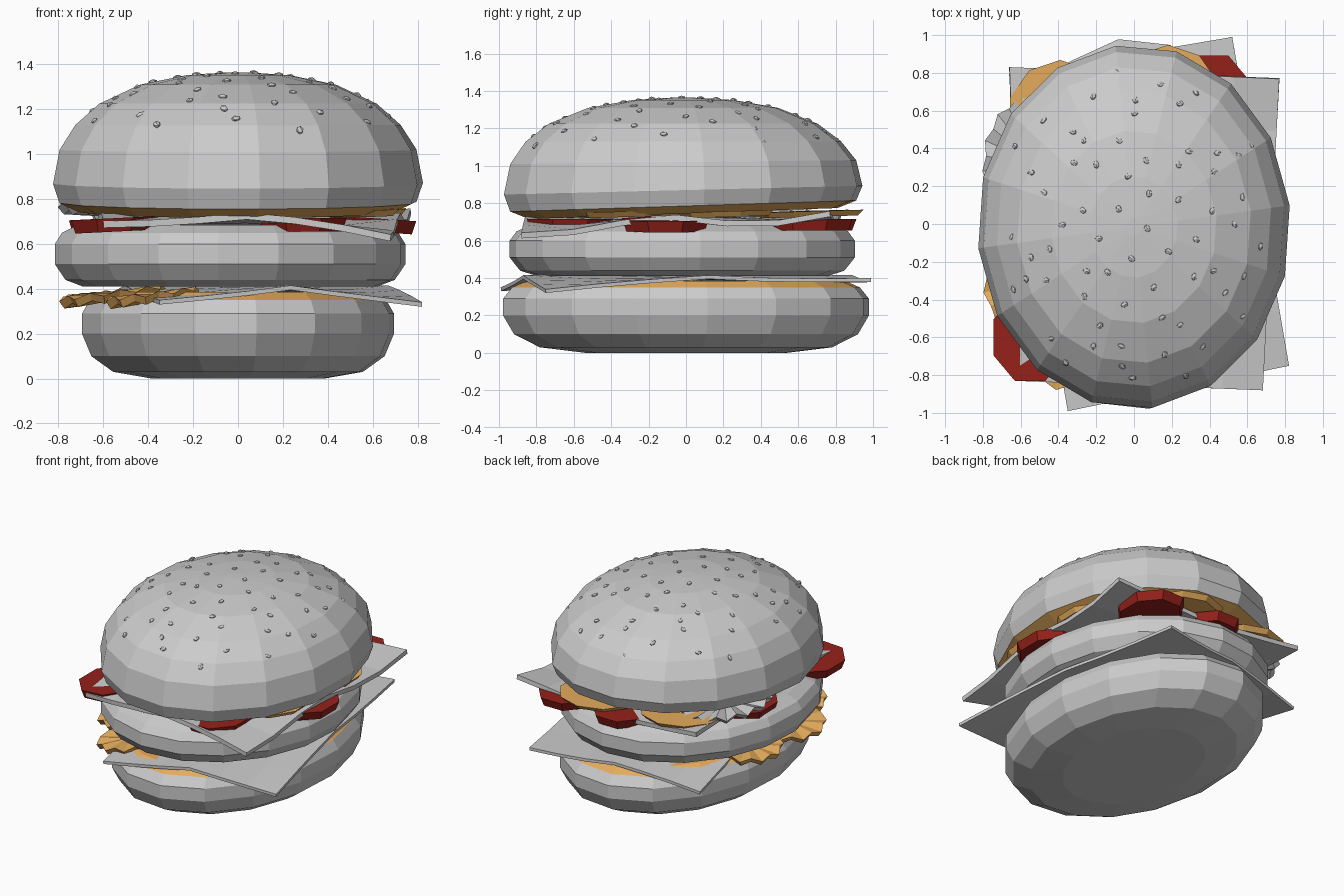
import bpy, bmesh, math, random
from mathutils import Vector, Matrix

if "Cube" in bpy.data.objects:
    bpy.data.objects.remove(bpy.data.objects["Cube"])

random.seed(4)


def material(name, rgb):
    m = bpy.data.materials.new(name)
    m.diffuse_color = (*rgb, 1)
    m.use_nodes = True
    m.node_tree.nodes["Principled BSDF"].inputs["Base Color"].default_value = m.diffuse_color
    return m


ORANGE = material("crumb_orange", (0.80, 0.42, 0.11))
RED = material("tomato_red", (0.30, 0.015, 0.01))


def finish(bm, name, mats=()):
    bmesh.ops.recalc_face_normals(bm, faces=bm.faces)
    me = bpy.data.meshes.new(name)
    bm.to_mesh(me)
    bm.free()
    for m in mats:
        me.materials.append(m)
    ob = bpy.data.objects.new(name, me)
    bpy.context.collection.objects.link(ob)
    return ob


def lathe(name, profile, rx, ry, cx=0, cy=0, n=16, tilt=0, crumb=()):
    """Oval turned body, closed by caps; crumb = orange ring indices / caps."""
    bm = bmesh.new()
    rings = []
    for r, z in profile:
        ring = []
        for i in range(n):
            a = 2 * math.pi * (i + 0.3) / n
            y = r * ry * math.sin(a)
            fade = max(0, 1 - (z - 0.75) / 0.4) if tilt else 0
            ring.append(bm.verts.new((cx + r * rx * math.cos(a), cy + y, z + tilt * y * fade)))
        rings.append(ring)
    faces = {"bottom": [bm.faces.new(rings[0][::-1])], "top": [bm.faces.new(rings[-1])]}
    for k in range(len(rings) - 1):
        a, b = rings[k], rings[k + 1]
        faces[k] = [bm.faces.new((a[i], a[(i + 1) % n], b[(i + 1) % n], b[i])) for i in range(n)]
    for key in crumb:
        for f in faces[key]:
            f.material_index = 1
    return finish(bm, name, (None, ORANGE) if crumb else ())


def disc(name, cx, cy, z, rx, ry, h, n, mat=None, zig=0, wave=0, lean=(0, 0)):
    """Thin slice; zig gives a crinkled rim, wave ripples it, lean tilts it."""
    bm = bmesh.new()
    loops = []
    for dz, s in ((-h / 2, 0.9), (h / 2, 1.0)):
        loop = []
        for i in range(n):
            a = 2 * math.pi * (i + 0.5) / n
            r = s * (1 - zig * (i % 2))
            x, y = rx * r * math.cos(a), ry * r * math.sin(a)
            ripple = wave * (1 if i % 2 else -1)
            loop.append(bm.verts.new((cx + x, cy + y, z + dz + ripple + lean[0] * x + lean[1] * y)))
        loops.append(loop)
    lo, hi = loops
    for loop, dz in ((lo, -h / 2), (hi, h / 2)):
        c = bm.verts.new((cx, cy, z + dz))
        for i in range(n):
            bm.faces.new((loop[i], loop[(i + 1) % n], c))
    for i in range(n):
        bm.faces.new((lo[i], lo[(i + 1) % n], hi[(i + 1) % n], hi[i]))
    return finish(bm, name, (mat,) if mat else ())


def slice_sheet(name, corners, zc, thick, wave=0, n=6):
    """Draped square slice: flat at zc in the middle, corners hang to their z."""
    bm = bmesh.new()
    c = [Vector(p) for p in corners]
    bmesh.ops.create_grid(bm, x_segments=n, y_segments=n, size=1)
    for v in bm.verts:
        u, w = v.co.x, v.co.y
        s, t = (u + 1) / 2, (w + 1) / 2
        p = c[0].lerp(c[1], s).lerp(c[3].lerp(c[2], s), t)
        k = (abs(u) * abs(w)) ** 0.9
        p.z = zc + (p.z - zc) * k + wave * math.sin(5 * w + 2 * u) * max(abs(u), abs(w))
        v.co = p
    ob = finish(bm, name)
    mod = ob.modifiers.new("thickness", "SOLIDIFY")
    mod.thickness = thick
    mod.offset = 0
    return ob


# Bottom bun with crumb-coloured top
lathe("bottom_bun", [(.55, 0), (.8, .03), (.94, .10), (1, .20), (1, .29), (.95, .35), (.87, .385)],
      0.70, 0.985, n=16, crumb=("top", 5))

# Lower cheese slice and pickles
slice_sheet("lower_cheese", [(-.35, -.99, .34), (.82, -.75, .33), (.52, .99, .39), (-.66, .79, .32)],
            0.405, 0.02)
for i, (x, y, z, r) in enumerate([(-.56, -.32, .365, .24), (-.56, .12, .37, .22),
                                  (-.38, -.64, .36, .21)]):
    disc(f"pickle_{i + 1}", x, y, z, r, r * 1.15, 0.035, 20, ORANGE, 0.08, 0.01, (0.12, 0))

# Patty
lathe("patty", [(.84, .41), (.94, .44), (1, .51), (1, .60), (.96, .65), (.87, .685)],
      0.785, 0.925, -0.035, -0.02, 18)

# Tomato slices
for i, (x, y) in enumerate([(.29, -.62), (.60, -.11), (-.55, -.60), (.42, .66), (-.02, .68),
                            (-.56, .16)]):
    disc(f"tomato_{i + 1}", x, y, 0.685, 0.21, 0.25, 0.06, 8, RED,
         lean=(-0.07 if x > .5 else 0.05 * (x < -.5), 0))

# Upper cheese slice
slice_sheet("upper_cheese", [(-.60, -.83, .70), (.68, -.88, .63), (.77, .77, .73), (-.66, .83, .74)],
            0.705, 0.03, 0.02)

# Orange onion slices and the crinkled grey leaf
for i, (x, y, r) in enumerate([(-.39, .58, .28), (.18, .66, .28), (.52, .22, .24),
                               (.45, -.30, .28), (-.1, -.45, .30)]):
    disc(f"onion_{i + 1}", x, y, 0.742, r, r * 1.03, 0.03, 10, ORANGE, lean=(0, 0.03))
disc("crinkled_leaf", -.52, .32, .745, .285, .37, .03, 28, None, 0.07, 0.014, (-0.06, 0))

# Top bun with crumb-coloured underside
DOME = [(.86, .745), (.965, .785), (1, .87), (.965, 1.02), (.88, 1.13), (.75, 1.225),
        (.53, 1.31), (.28, 1.352), (.05, 1.365)]
RX, RY, CY = 0.83, 0.965, -0.015
lathe("top_bun", DOME, RX, RY, 0, CY, 16, tilt=0.035, crumb=("bottom", 0))

# Sesame seeds scattered over the dome
bm = bmesh.new()
COUNT = 66
for i in range(COUNT):
    r = 0.90 * math.sqrt((i + 0.6) / COUNT)
    a = i * 2.39996 + random.uniform(-0.2, 0.2)
    for (r0, z0), (r1, z1) in zip(DOME[2:], DOME[3:]):
        if r1 <= r <= r0:
            z = z0 + (z1 - z0) * (r0 - r) / (r0 - r1)
            slope = (z1 - z0) / (r0 - r1)
    normal = Vector((math.cos(a) * slope, math.sin(a) * slope, 0.85))
    rot = normal.to_track_quat("Z", "Y").to_matrix().to_4x4()
    spin = Matrix.Rotation(random.uniform(0, 6.28), 4, "Z")
    size = Matrix.Diagonal((0.023, 0.017, 0.013, 1))
    place = Matrix.Translation((r * 0.985 * RX * math.cos(a), CY + r * 0.985 * RY * math.sin(a), z))
    bmesh.ops.create_icosphere(bm, subdivisions=1, radius=1, matrix=place @ rot @ spin @ size)
finish(bm, "sesame_seeds")
